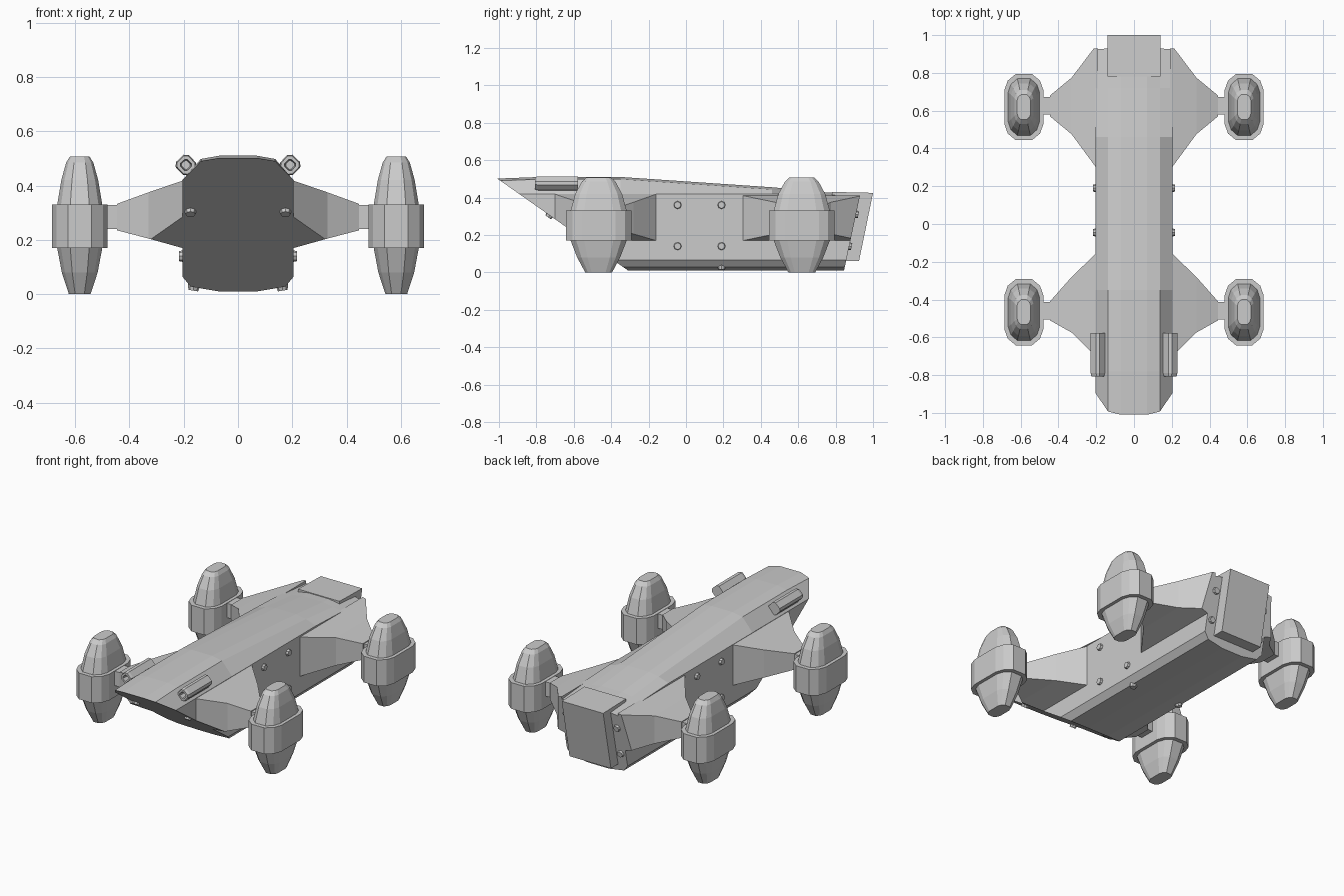
import bpy, bmesh, math
from mathutils import Vector, Matrix

if "Cube" in bpy.data.objects:
    bpy.data.objects.remove(bpy.data.objects["Cube"])

# Shared slanted planes: (point, outward normal)
NOSE = (Vector((0, -1, .495)), Vector((0, -.485, -.69)).normalized())
TAIL = (Vector((0, .93, .41)), Vector((0, .40, -.085)).normalized())


def finish(bm, name, mirror=False):
    bmesh.ops.recalc_face_normals(bm, faces=bm.faces)
    me = bpy.data.meshes.new(name)
    bm.to_mesh(me)
    bm.free()
    ob = bpy.data.objects.new(name, me)
    bpy.context.collection.objects.link(ob)
    if mirror:
        ob.modifiers.new("Mirror", 'MIRROR').use_mirror_merge = False
    return ob


def loft(name, rings, cuts=(), mirror=False):
    """Skin a list of equal-length point rings, cap the ends, slice by planes."""
    bm = bmesh.new()
    vs = [[bm.verts.new(p) for p in r] for r in rings]
    n = len(vs[0])
    for a, b in zip(vs, vs[1:]):
        for i in range(n):
            bm.faces.new((a[i], a[(i + 1) % n], b[(i + 1) % n], b[i]))
    bm.faces.new(vs[0])
    bm.faces.new(vs[-1])
    for co, no in cuts:
        geom = bm.verts[:] + bm.edges[:] + bm.faces[:]
        bmesh.ops.bisect_plane(bm, geom=geom, plane_co=co, plane_no=no, clear_outer=True)
        bmesh.ops.holes_fill(bm, edges=[e for e in bm.edges if e.is_boundary], sides=0)
    return finish(bm, name, mirror)


def both(half):
    """Complete a half section (bottom to top) by reflecting it in x."""
    return half + [(-x, z) for x, z in reversed(half)]


# Main hull: crowned section along y, sliced by nose and tail planes
stations = [(-1.05, .50, .42), (-.78, .51, .42), (-.35, .51, .42),
            (.46, .455, .42), (.72, .43, .41), (1.0, .41, .385)]
rings = []
for y, top, shoulder in stations:
    sec = both([(.07, .01), (.175, .028), (.205, .065), (.205, shoulder),
                (.137, top - .012), (.07, top)])
    rings.append([(x, y, z) for x, z in sec])
loft("hull", rings, (NOSE, TAIL))

# Rear engine block
block = [(.78, .43), (1.0, .425), (.925, .06), (.78, .06)]
loft("rear_block", [[(x, y, z) for y, z in block] for x in (-.14, .14)])


# Wings: box sections shrinking outwards (x, y0, y1, z0, z1)
def wing(name, sections, cuts):
    loft(name, [[(x, a, c), (x, b, c), (x, b, d), (x, a, d)]
                for x, a, b, c, d in sections], cuts, True)


wing("front_wing", [(.19, -.71, -.15, .17, .422), (.205, -.70, -.16, .17, .418),
                    (.33, -.575, -.28, .205, .375), (.445, -.51, -.41, .235, .333)], (NOSE,))
wing("rear_wing", [(.19, .29, .95, .17, .412), (.205, .305, .94, .17, .41),
                   (.33, .475, .775, .205, .375), (.445, .57, .68, .235, .333)], (TAIL,))


# Pods: twelve-sided outline, scaled per level
def outline(cx, cy, z, rx, ry):
    q = [(1, .52), (.83, .8), (.42, 1)]
    pts = q + [(-x, y) for x, y in reversed(q)]
    pts += [(-x, -y) for x, y in pts]
    return [(cx + x * rx, cy + y * ry, z) for x, y in pts]


levels = [(0, .040, .072), (.08, .066, .115), (.17, .083, .15), (.33, .083, .15),
          (.42, .068, .125), (.485, .050, .090), (.507, .036, .066)]
for end, cy in (("front", -.467), ("rear", .619)):
    cx = .583
    loft(end + "_pod", [outline(cx, cy, *l) for l in levels], mirror=True)
    loft(end + "_pod_ring", [outline(cx, cy, z, .103, .175) for z in (.17, .33)], mirror=True)
    # Short neck joining the wing tip to the ring
    yc = cy + .008
    loft(end + "_neck", [[(x, yc - .046, .24), (x, yc + .046, .24), (x, yc + .046, .328),
                          (x, yc - .046, .328)] for x in (.43, .50)], mirror=True)


# Guns: rolled chamfered square tubes with a recessed muzzle
def gun_ring(y, h):
    pts = [(h, .6 * h), (.6 * h, h)]
    pts += [(-x, z) for x, z in reversed(pts)]
    pts += [(-x, -z) for x, z in pts]
    c, s = math.cos(math.radians(-43)), math.sin(math.radians(-43))
    return [(.192 + x * c - z * s, y, .476 + x * s + z * c) for x, z in pts]


loft("gun", [gun_ring(y, h) for y, h in ((-.578, .033), (-.79, .033), (-.808, .029),
             (-.808, .018), (-.76, .014))], mirror=True)

# Bolts: small octagonal studs on sides, lower chamfer, nose slope and tail
bm = bmesh.new()
side = Vector((1, 0, 0))
bolts = [(Vector((.205, y, z)), side) for y in (-.045, .19) for z in (.14, .36)]
bolts.append((Vector((.163, .19, .026)), Vector((.17, 0, -1))))
bolts.append((Vector((.175, -.73, .305)), NOSE[1]))
bolts += [(Vector((.172, .909, .31)), TAIL[1]), (Vector((.172, .873, .14)), TAIL[1])]
for p, n in bolts:
    m = Matrix.Translation(p) @ n.to_track_quat('Z', 'Y').to_matrix().to_4x4()
    bmesh.ops.create_cone(bm, cap_ends=True, segments=8, radius1=.024, radius2=.018,
                          depth=.026, matrix=m)
finish(bm, "bolts", True)
